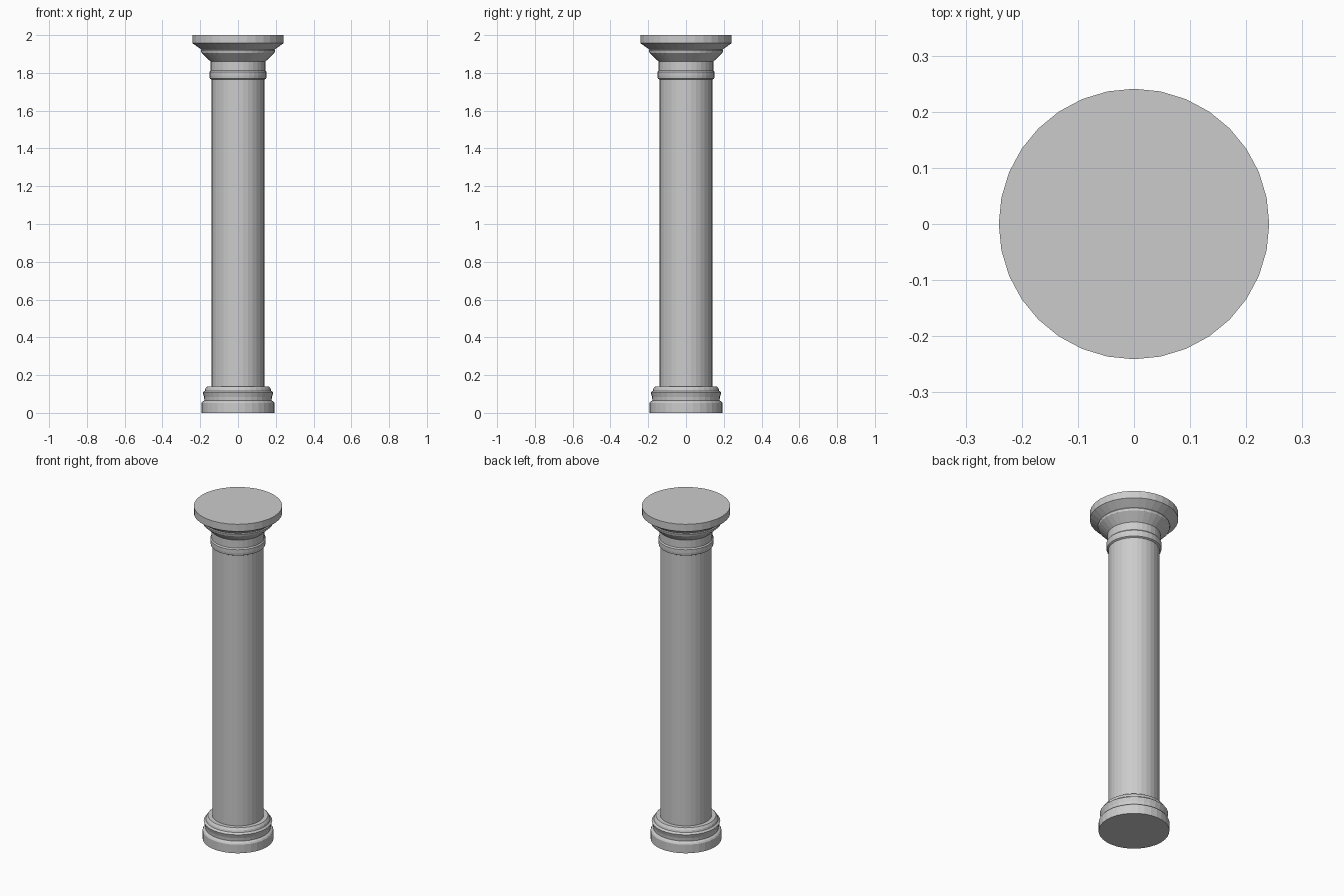
import bpy, bmesh
from math import cos, sin, tau

if "Cube" in bpy.data.objects:
    bpy.data.objects.remove(bpy.data.objects["Cube"])

SIDES = 32


def lathe(name, profile):
    """Closed solid turned about z from (radius, height) points, bottom to top."""
    bm = bmesh.new()
    rings = [[bm.verts.new((r * cos(tau * i / SIDES), r * sin(tau * i / SIDES), z))
              for i in range(SIDES)] for r, z in profile]
    for low, high in zip(rings, rings[1:]):
        for i in range(SIDES):
            j = (i + 1) % SIDES
            bm.faces.new((low[i], low[j], high[j], high[i]))
    bm.faces.new(rings[0][::-1])
    bm.faces.new(rings[-1])
    mesh = bpy.data.meshes.new(name)
    bm.to_mesh(mesh)
    bm.free()
    obj = bpy.data.objects.new(name, mesh)
    bpy.context.collection.objects.link(obj)
    return obj


# Moulded base: plinth, hollow, upper roll
lathe("base", [(0.193, 0), (0.193, 0.052), (0.188, 0.06), (0.178, 0.066),
               (0.180, 0.085), (0.187, 0.108), (0.176, 0.117),
               (0.173, 0.128), (0.164, 0.14)])

# Plain shaft
lathe("shaft", [(0.14, 0.14), (0.14, 1.765)])

# Neck with its ring
lathe("neck", [(0.14, 1.765), (0.149, 1.77), (0.151, 1.785), (0.151, 1.805),
               (0.145, 1.812), (0.145, 1.86)])

# Flared capital and round top slab
lathe("capital", [(0.145, 1.86), (0.193, 1.905), (0.196, 1.918), (0.193, 1.923),
                  (0.241, 1.957), (0.241, 2.0)])
